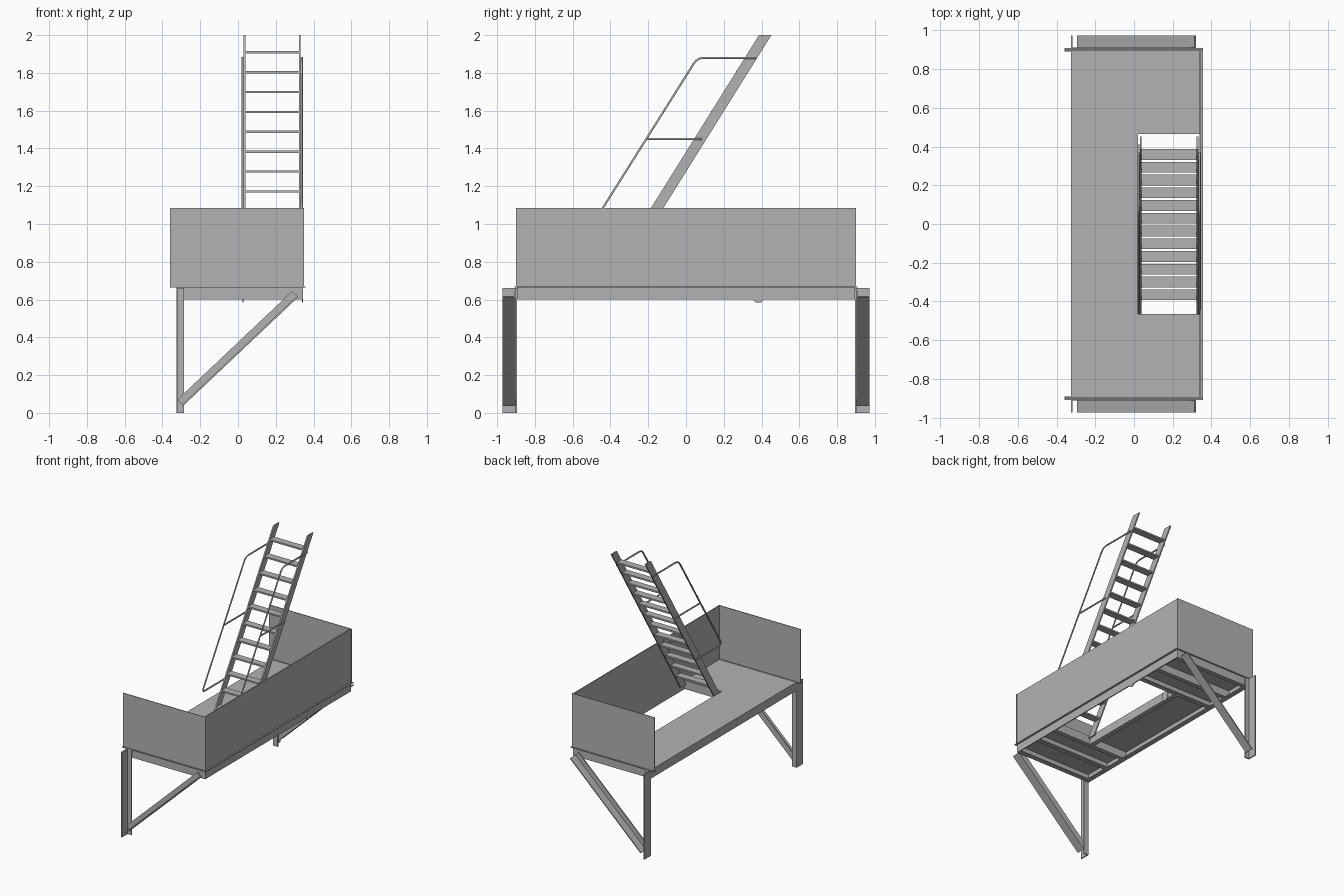
import bpy, bmesh
from mathutils import Vector

cube = bpy.data.objects.get("Cube")
if cube:
    bpy.data.objects.remove(cube, do_unlink=True)

steel = bpy.data.materials.new("grey steel")
steel.use_nodes = True
GREY = (0.45, 0.45, 0.45, 1)
steel.diffuse_color = GREY
steel.node_tree.nodes["Principled BSDF"].inputs["Base Color"].default_value = GREY


def add(name, data):
    data.materials.append(steel)
    ob = bpy.data.objects.new(name, data)
    bpy.context.collection.objects.link(ob)
    return ob


def prism(name, outline, offset):
    """Solid made by sweeping a flat outline along an offset vector."""
    bm = bmesh.new()
    face = bm.faces.new([bm.verts.new(p) for p in outline])
    moved = bmesh.ops.extrude_face_region(bm, geom=[face])["geom"]
    bmesh.ops.translate(bm, vec=offset, verts=[v for v in moved if isinstance(v, bmesh.types.BMVert)])
    bmesh.ops.recalc_face_normals(bm, faces=bm.faces)
    me = bpy.data.meshes.new(name)
    bm.to_mesh(me)
    bm.free()
    return add(name, me)


def box(name, x, y, z):
    base = [(x[0], y[0], z[0]), (x[1], y[0], z[0]), (x[1], y[1], z[0]), (x[0], y[1], z[0])]
    return prism(name, base, (0, 0, z[1] - z[0]))


def tube(name, points, radius, bend=0.035):
    """Round bar through points, with rounded inner corners."""
    pts = [Vector(p) for p in points]
    path = [pts[0]]
    for a, b, c in zip(pts, pts[1:], pts[2:]):
        p, q = b + (a - b).normalized() * bend, b + (c - b).normalized() * bend
        for i in range(5):
            t = i / 4
            path.append(p * (1 - t) ** 2 + b * 2 * t * (1 - t) + q * t * t)
    path.append(pts[-1])
    cu = bpy.data.curves.new(name, "CURVE")
    cu.dimensions = "3D"
    cu.bevel_depth = radius
    cu.bevel_resolution = 1
    cu.use_fill_caps = True
    sp = cu.splines.new("POLY")
    sp.points.add(len(path) - 1)
    for sp_pt, p in zip(sp.points, path):
        sp_pt.co = (*p, 1)
    return add(name, cu)


DECK, LOW, TOP = 0.667, 0.60, 1.085
T = 0.008                       # plate thickness
X0, X1, HX = -0.325, 0.345, 0.02   # open edge, walled edge, hatch edge
HY, END = 0.465, 0.895          # hatch half length, platform half length

# Deck plates around the hatch
for s, side in ((-1, "front"), (1, "back")):
    box(f"{side}_deck_plate", (X0, X1), sorted((s * HY, s * END)), (DECK - T, DECK))
box("middle_deck_plate", (X0, HX), (-HY, HY), (DECK - T, DECK))
box("hatch_edge_strip", (0.337, X1), (-HY, HY), (DECK - T, DECK))

# Floor frame: angle beams with a lower flange turned inward
for s, side in ((-1, "front"), (1, "back")):
    for i, y in enumerate((END, 0.68, HY + T)):
        inner = y - T
        box(f"{side}_cross_beam_{i}", (X0, X1), sorted((s * y, s * inner)), (LOW, DECK - T))
        reach = y - 0.035 if i < 2 else y + 0.027
        box(f"{side}_cross_flange_{i}", (X0, X1), sorted((s * inner, s * reach)), (LOW, LOW + T))
for name, x, f in (("open_side", X0, 0.035), ("hatch_side", HX - T, -0.03), ("wall_side", X1 - T, 0)):
    length = HY if name == "hatch_side" else END
    box(f"{name}_beam", (x, x + T), (-length, length), (LOW, DECK - T))
    if f:
        box(f"{name}_flange", sorted((x, x + f)), (-length, length), (LOW, LOW + T))

# Parapet panels on three sides with a narrow foot lip
box("side_panel", (X1 - T, X1), (-END, END), (DECK, TOP))
box("side_panel_lip", (X1 - T, 0.357), (-END, END), (DECK - 0.004, DECK + 0.003))
for s, side in ((-1, "front"), (1, "back")):
    box(f"{side}_panel", (-0.36, 0.35), sorted((s * END, s * (END + 0.006))), (DECK, TOP))
    box(f"{side}_panel_lip", (-0.36, 0.357), sorted((s * 0.89, s * 0.908)), (DECK - 0.004, DECK + 0.003))

# Angle legs and diagonal braces at both ends
OUT = 0.972
for s, side in ((-1, "front"), (1, "back")):
    box(f"{side}_leg_web", (X0, -0.285), sorted((s * END, s * (END + T))), (0, DECK - 0.005))
    box(f"{side}_leg_flange", (X0, X0 + T), sorted((s * END, s * OUT)), (0, DECK - 0.005))
    a, b = Vector((-0.305, 0, 0.055)), Vector((0.303, 0, 0.63))
    along = (b - a).normalized()
    across = Vector((along.z, 0, -along.x))     # toward the lower side
    start = Vector((0, s * (END + T), 0))
    for part, hi, depth in (("web", -0.022, T), ("flange", 0.015, OUT - END - T)):
        corners = [p + start + across * w for p, w in ((a, hi), (b, hi), (b, 0.023), (a, 0.023))]
        prism(f"{side}_brace_{part}", corners, (0, s * depth, 0))

# Inclined ladder
SLOPE, FOOT, HEAD = 0.625, 0.64, 2.0


def ladder_y(z):
    return -0.1525 + (z - TOP) * SLOPE


for side, x in (("right", 0.03), ("left", 0.322)):
    outline = [(x, ladder_y(z) + d, z) for z, d in
               ((FOOT, -0.033), (FOOT, 0.033), (HEAD, 0.033), (HEAD, -0.033))]
    prism(f"{side}_stringer", outline, (0.01, 0, 0))
for i in range(12):
    z = 0.745 + i * 0.1053
    box(f"tread_{i + 1}", (0.04, 0.322), (ladder_y(z) - 0.028, ladder_y(z) + 0.028), (z, z + 0.012))

# Handrails and pivot lugs on each side of the ladder
for side, x in (("right", 0.024), ("left", 0.338)):
    rail = [(x, ladder_y(1.03) + 0.02, 1.03), (x, -0.475, 1.03), (x, 0.06, 1.88), (x, 0.37, 1.88)]
    tube(f"{side}_handrail", rail, 0.006)
    tube(f"{side}_middle_rail", [(x, -0.21, 1.45), (x, 0.085, 1.45)], 0.006)
    lug = [(x, 0.355, DECK - T), (x, 0.355, 0.60), (x, 0.37, 0.584), (x, 0.395, 0.584),
           (x, 0.41, 0.60), (x, 0.41, DECK - T)]
    prism(f"{side}_pivot_lug", lug, (0.006, 0, 0))
